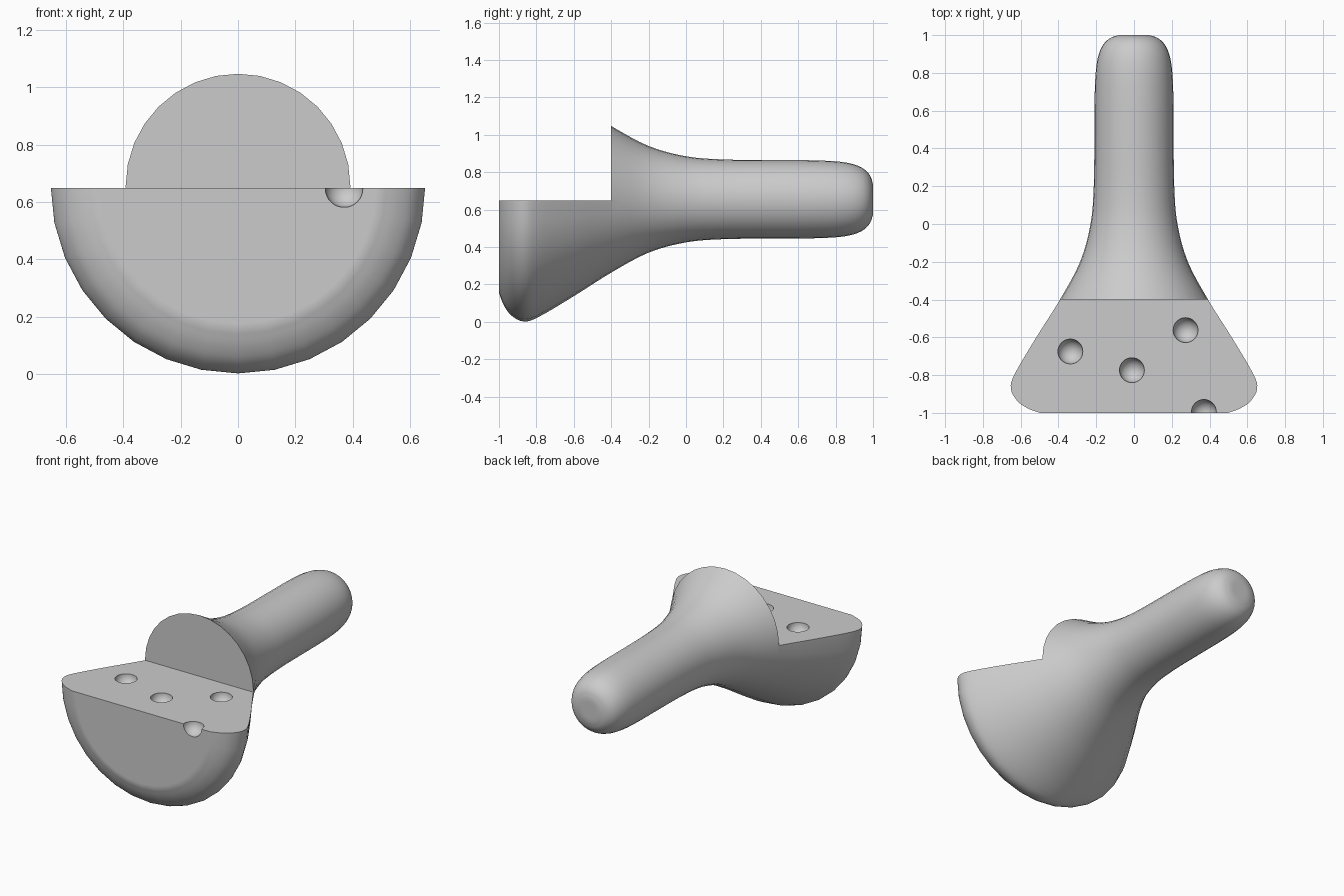
import bpy, bmesh, math
from mathutils import Vector, Matrix

if "Cube" in bpy.data.objects:
    bpy.data.objects.remove(bpy.data.objects["Cube"])

AXIS_Z = 0.655   # height of the turning axis
CUT_Z = 0.648    # height of the flat ledge
SEGMENTS = 32

mat = bpy.data.materials.new("plain_grey")
mat.diffuse_color = (0.6, 0.6, 0.6, 1)
mat.use_nodes = True
mat.node_tree.nodes["Principled BSDF"].inputs["Base Color"].default_value = mat.diffuse_color


def make_object(name, bm):
    bmesh.ops.recalc_face_normals(bm, faces=bm.faces)
    mesh = bpy.data.meshes.new(name)
    bm.to_mesh(mesh)
    bm.free()
    mesh.materials.append(mat)
    obj = bpy.data.objects.new(name, mesh)
    bpy.context.collection.objects.link(obj)
    return obj


def smooth_curve(pts, steps):
    """Catmull-Rom curve through (y, radius) points."""
    p = [Vector(q) for q in pts]
    p = [2 * p[0] - p[1]] + p + [2 * p[-1] - p[-2]]
    out = []
    for a, b, c, d in zip(p, p[1:], p[2:], p[3:]):
        for i in range(steps):
            t = i / steps
            out.append(0.5 * (2 * b + (c - a) * t + (2 * a - 5 * b + 4 * c - d) * t * t
                              + (3 * b - a - 3 * c + d) * t ** 3))
    return out + [p[-2]]


# Turned body: wide bell at the front, round handle at the back
profile = [(-1, 0.5), (-0.975, 0.565), (-0.935, 0.62), (-0.87, 0.653), (-0.79, 0.63),
           (-0.6, 0.518), (-0.4, 0.392), (-0.2, 0.285), (0, 0.23), (0.2, 0.213),
           (0.45, 0.21), (0.65, 0.209), (0.8, 0.203), (0.89, 0.189), (0.95, 0.163),
           (0.985, 0.125), (1, 0.08)]
rings = [Vector((-1, 0.48))] + smooth_curve(profile, 4) + [Vector((1, 0.05))]
bm = bmesh.new()
loops = []
for y, r in rings:
    loops.append([bm.verts.new((r * math.sin(a), y, AXIS_Z - r * math.cos(a)))
                  for a in (2 * math.pi * i / SEGMENTS for i in range(SEGMENTS))])
for a, b in zip(loops, loops[1:]):
    for i in range(SEGMENTS):
        j = (i + 1) % SEGMENTS
        bm.faces.new((a[i], a[j], b[j], b[i]))
bm.faces.new(loops[0])
bm.faces.new(loops[-1])
body = make_object("handle_body", bm)

# Cutter for the upper front of the bell
bm = bmesh.new()
bmesh.ops.create_cube(bm, size=2, matrix=Matrix.Translation((0, -1.4, CUT_Z + 1)))
cutters = [make_object("ledge_cutter", bm)]

# Cutters for the round dimples in the ledge
for x, y in [(-0.337, -0.675), (-0.011, -0.774), (0.273, -0.562), (0.37, -0.995)]:
    bm = bmesh.new()
    bmesh.ops.create_uvsphere(bm, u_segments=32, v_segments=16, radius=0.066,
                              matrix=Matrix.Translation((x, y, CUT_Z - 0.001)))
    cutters.append(make_object("dimple_cutter", bm))

# Carve, then remove the cutters
bpy.context.view_layer.objects.active = body
body.select_set(True)
for c in cutters:
    c.hide_render = True
    m = body.modifiers.new("carve", 'BOOLEAN')
    m.operation = 'DIFFERENCE'
    m.solver = 'EXACT'
    m.object = c
    bpy.ops.object.modifier_apply(modifier=m.name)
    bpy.data.objects.remove(c)

bpy.ops.object.shade_smooth_by_angle(angle=math.radians(35))
